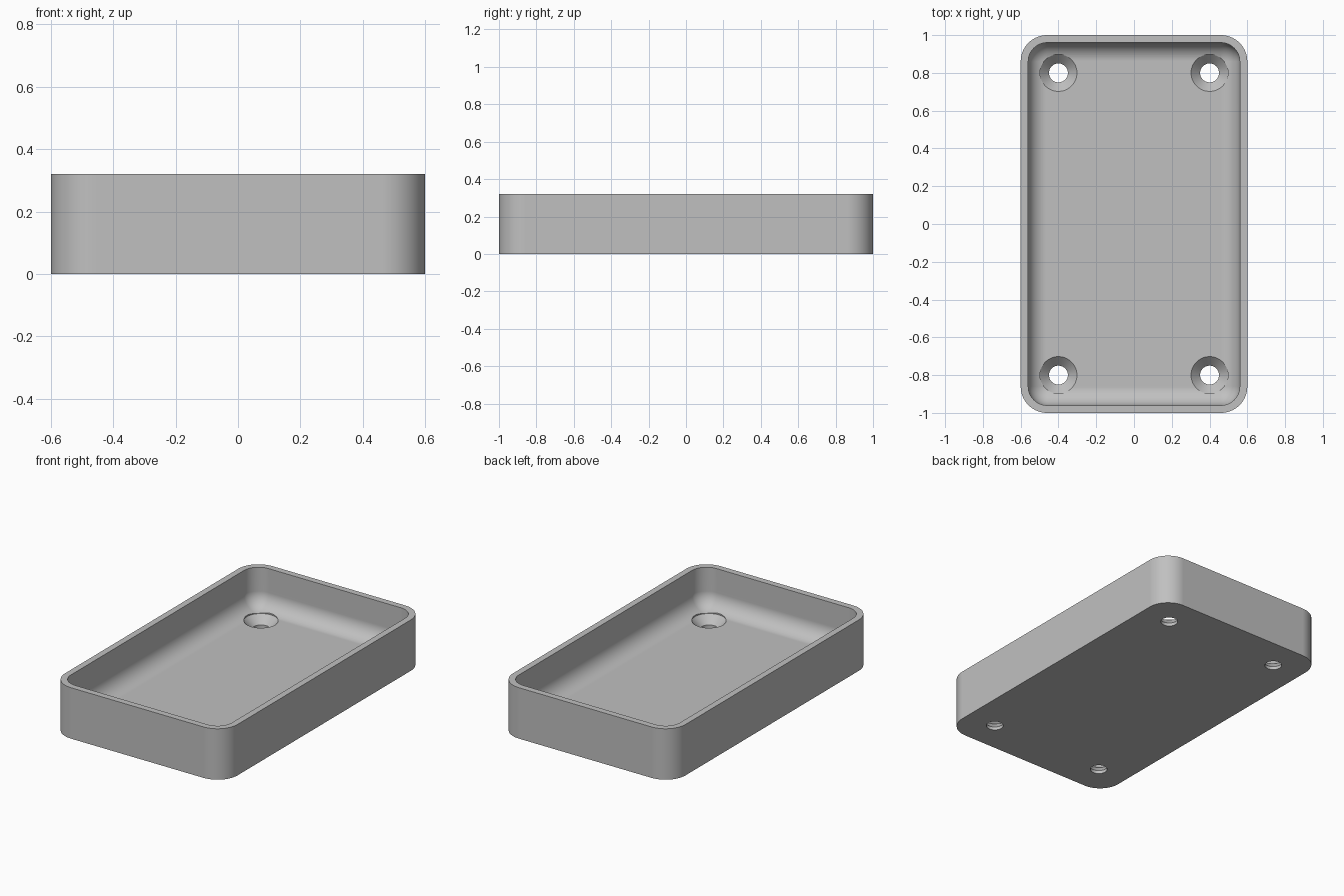
import bpy, bmesh
from math import sin, cos, pi, radians

cube = bpy.data.objects.get("Cube")
if cube:
    bpy.data.objects.remove(cube, do_unlink=True)

HALF_X, HALF_Y, HEIGHT = 0.6, 1.0, 0.32
CORNER, WALL, FLOOR, FILLET = 0.14, 0.04, 0.07, 0.1
STEPS = 14

grey = bpy.data.materials.new("plain grey")
grey.use_nodes = True
colour = (0.53, 0.53, 0.53, 1)
grey.diffuse_color = colour
grey.node_tree.nodes["Principled BSDF"].inputs["Base Color"].default_value = colour


def rounded_ring(bm, inset, z):
    """Rounded rectangle of vertices, inset from the outer outline."""
    r = max(CORNER - inset, 0)
    cx, cy = HALF_X - inset - r, HALF_Y - inset - r
    ring = []
    for q, (sx, sy) in enumerate([(1, 1), (-1, 1), (-1, -1), (1, -1)]):
        for i in range(STEPS + 1):
            a = (q + i / STEPS) * pi / 2
            ring.append(bm.verts.new((sx * cx + r * cos(a), sy * cy + r * sin(a), z)))
    return ring


def circle_ring(bm, x, y, r, z, count=48):
    return [bm.verts.new((x + r * cos(2 * pi * i / count),
                          y + r * sin(2 * pi * i / count), z)) for i in range(count)]


def skin(bm, rings):
    """Join successive rings with faces and cap both ends."""
    for a, b in zip(rings, rings[1:]):
        for i in range(len(a)):
            j = (i + 1) % len(a)
            bm.faces.new((a[i], a[j], b[j], b[i]))
    bm.faces.new(rings[0][::-1])
    bm.faces.new(rings[-1])


def finish(bm, name):
    bmesh.ops.remove_doubles(bm, verts=bm.verts, dist=1e-5)
    bmesh.ops.recalc_face_normals(bm, faces=bm.faces)
    mesh = bpy.data.meshes.new(name)
    bm.to_mesh(mesh)
    bm.free()
    mesh.materials.append(grey)
    obj = bpy.data.objects.new(name, mesh)
    bpy.context.collection.objects.link(obj)
    return obj


# Tray: outer wall, flat rim, inner wall, rounded fillet down to the floor
bm = bmesh.new()
profile = [(0, 0), (0, HEIGHT), (WALL, HEIGHT)]
for i in range(STEPS + 1):
    a = i / STEPS * pi / 2
    profile.append((WALL + FILLET * (1 - cos(a)), FLOOR + FILLET * (1 - sin(a))))
skin(bm, [rounded_ring(bm, inset, z) for inset, z in profile])
tray = finish(bm, "tray")

# Countersunk screw holes near the four corners
bm = bmesh.new()
for x in (-0.4, 0.4):
    for y in (-0.8, 0.8):
        skin(bm, [circle_ring(bm, x, y, r, z) for r, z in
                  [(0.05, -0.05), (0.05, 0.02), (0.098, FLOOR - 0.001), (0.098, 0.2)]])
cutter = finish(bm, "screw_hole_cutter")
cutter.hide_render = True

bpy.ops.object.select_all(action='DESELECT')
tray.select_set(True)
bpy.context.view_layer.objects.active = tray
cut = tray.modifiers.new("screw holes", 'BOOLEAN')
cut.object = cutter
cut.operation = 'DIFFERENCE'
cut.solver = 'EXACT'
bpy.ops.object.modifier_apply(modifier=cut.name)
bpy.data.objects.remove(cutter, do_unlink=True)

# Smooth curves with crisp edges and a flat floor
bpy.ops.object.shade_smooth_by_angle(angle=radians(25))
weighted = tray.modifiers.new("flat floor shading", 'WEIGHTED_NORMAL')
weighted.keep_sharp = True
